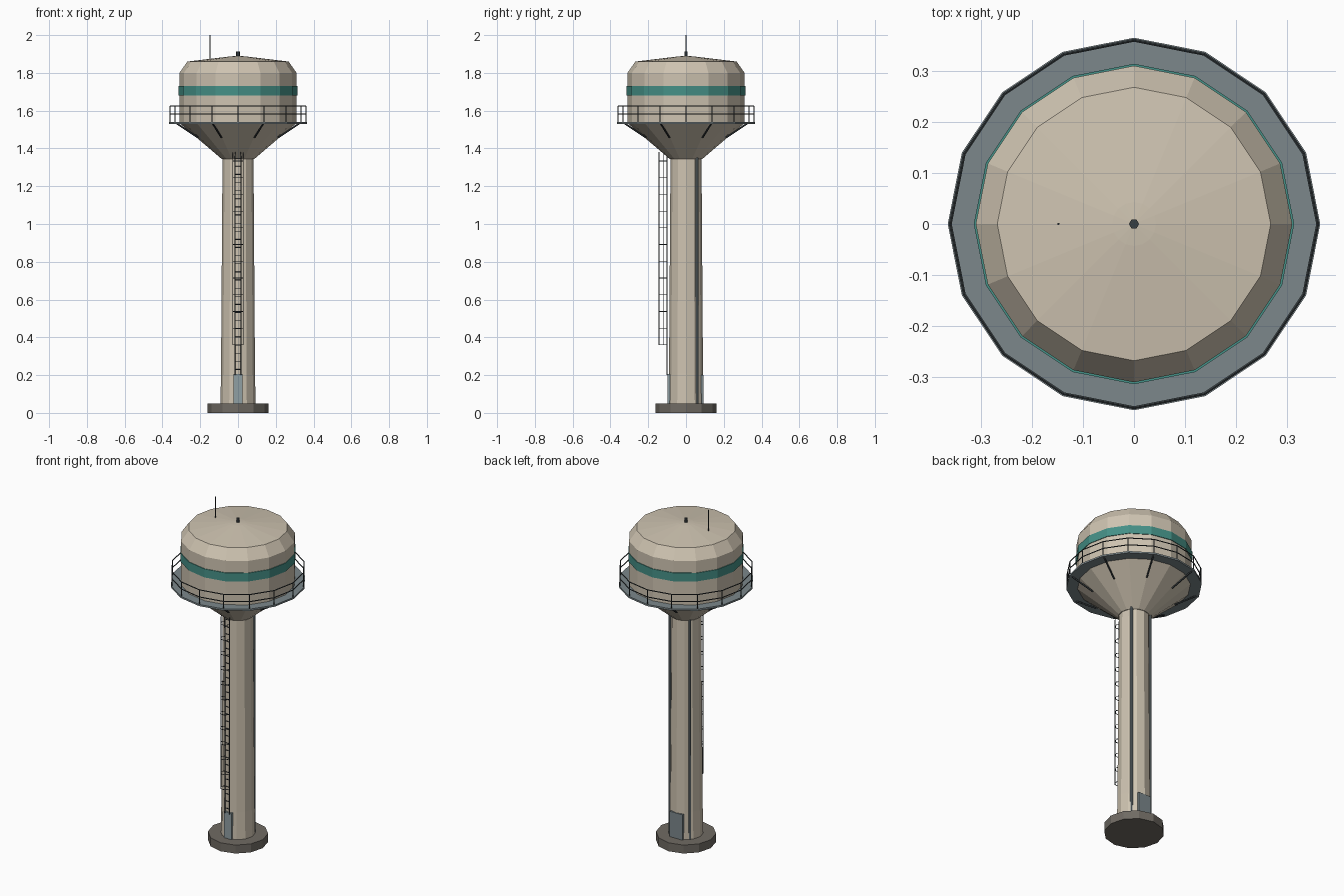
import bpy, bmesh, math
from mathutils import Vector

cube = bpy.data.objects.get("Cube")
if cube:
    bpy.data.objects.remove(cube, do_unlink=True)


def material(name, rgb):
    m = bpy.data.materials.new(name)
    m.use_nodes = True
    m.diffuse_color = (*rgb, 1)
    m.node_tree.nodes["Principled BSDF"].inputs["Base Color"].default_value = (*rgb, 1)
    return m


CREAM = material("cream paint", (0.62, 0.55, 0.44))
TEAL = material("teal paint", (0.06, 0.28, 0.24))
SLATE = material("slate steel", (0.2, 0.245, 0.26))
DOOR = material("pale door steel", (0.28, 0.35, 0.37))
DARK = material("dark railing steel", (0.04, 0.05, 0.055))
CONCRETE = material("concrete", (0.16, 0.145, 0.125))


def finish(name, bm, mat):
    bmesh.ops.recalc_face_normals(bm, faces=bm.faces)
    mesh = bpy.data.meshes.new(name)
    bm.to_mesh(mesh)
    bm.free()
    mesh.materials.append(mat)
    ob = bpy.data.objects.new(name, mesh)
    bpy.context.collection.objects.link(ob)
    return ob


def polar(r, angle, z):
    return Vector((r * math.cos(angle), r * math.sin(angle), z))


def lathe(name, profile, sides, mat, closed=False):
    """Revolve (radius, height) points; open profiles get end caps."""
    bm = bmesh.new()
    rings = [[bm.verts.new(polar(r, math.tau * i / sides, z)) for i in range(sides)]
             for r, z in profile]
    pairs = list(zip(rings, rings[1:]))
    if closed:
        pairs.append((rings[-1], rings[0]))
    else:
        bm.faces.new(rings[0])
        bm.faces.new(rings[-1])
    for a, b in pairs:
        for i in range(sides):
            j = (i + 1) % sides
            bm.faces.new((a[i], a[j], b[j], b[i]))
    return finish(name, bm, mat)


def rods(name, paths, radius, mat, sides=5):
    """Straight round bars along every segment of each path."""
    bm = bmesh.new()
    for path in paths:
        for a, b in zip(path, path[1:]):
            a, b = Vector(a), Vector(b)
            d = b - a
            new = bmesh.ops.create_cone(bm, cap_ends=True, segments=sides, radius1=radius,
                                        radius2=radius, depth=d.length)["verts"]
            turn = d.to_track_quat("Z", "Y").to_matrix().to_4x4()
            turn.translation = (a + b) / 2
            bmesh.ops.transform(bm, matrix=turn, verts=new)
    return finish(name, bm, mat)


def box(name, low, high, mat):
    bm = bmesh.new()
    low, high = Vector(low), Vector(high)
    bmesh.ops.create_cube(bm, size=1)
    bmesh.ops.scale(bm, vec=high - low, verts=bm.verts)
    bmesh.ops.translate(bm, vec=(low + high) / 2, verts=bm.verts)
    return finish(name, bm, mat)


# Foundation and column
lathe("foundation", [(0.162, 0), (0.162, 0.05)], 12, CONCRETE)
lathe("column", [(0.093, 0.05), (0.09, 0.21), (0.082, 1.36)], 12, CREAM)

# Tank with conical bottom and shallow roof
lathe("tank", [(0.085, 1.343), (0.31, 1.535), (0.31, 1.8), (0.268, 1.86),
               (0.043, 1.887), (0.002, 1.89)], 16, CREAM)
lathe("tank_stripe", [(0.308, 1.68), (0.314, 1.68), (0.314, 1.73), (0.308, 1.73)],
      16, TEAL, closed=True)
lathe("roof_vent", [(0.01, 1.88), (0.01, 1.912)], 6, DARK)
rods("antenna", [[(-0.148, 0, 1.865), (-0.148, 0, 2)]], 0.0025, DARK)

# Walkway, railing and struts
lathe("walkway", [(0.3, 1.53), (0.365, 1.53), (0.365, 1.54), (0.3, 1.54)],
      16, SLATE, closed=True)
angles = [math.tau * i / 16 for i in range(17)]
rods("railing_posts", [[polar(0.36, a, 1.535), polar(0.36, a, 1.625)] for a in angles[:-1]],
     0.003, DARK)
rods("railing_bars", [[polar(0.36, a, z) for a in angles] for z in (1.582, 1.624)],
     0.003, DARK)
rods("walkway_struts", [[polar(0.35, a, 1.532), polar(0.23, a, 1.458)] for a in angles[1::2]],
     0.005, DARK)

# Doors and riser pipes
box("front_door", (-0.025, -0.097, 0.05), (0.025, -0.07, 0.205), DOOR)
box("back_door", (-0.042, 0.06, 0.05), (0.042, 0.093, 0.2), SLATE)
rods("riser_pipes", [[(s * 0.066, 0.058, 0.05), (s * 0.066, 0.058, 1.36)] for s in (-1, 1)],
     0.007, SLATE, 8)

# Ladder
rods("ladder_rails", [[(s * 0.015, -0.1, 0.2), (s * 0.015, -0.1, 1.38)] for s in (-1, 1)],
     0.003, DARK)
rods("ladder_rungs", [[(-0.015, -0.1, 0.23 + 0.043 * i), (0.015, -0.1, 0.23 + 0.043 * i)]
                      for i in range(27)], 0.002, DARK)

# Safety cage around the ladder
HOOP = [(-0.015, -0.1), (-0.028, -0.118), (-0.014, -0.143),
        (0.014, -0.143), (0.028, -0.118), (0.015, -0.1)]
rods("cage_hoops", [[(x, y, 0.36 + 0.0885 * i) for x, y in HOOP] for i in range(12)],
     0.002, DARK)
rods("cage_bars", [[(x, y, 0.36), (x, y, 1.38)] for x, y in HOOP[1:5]], 0.0018, DARK)
